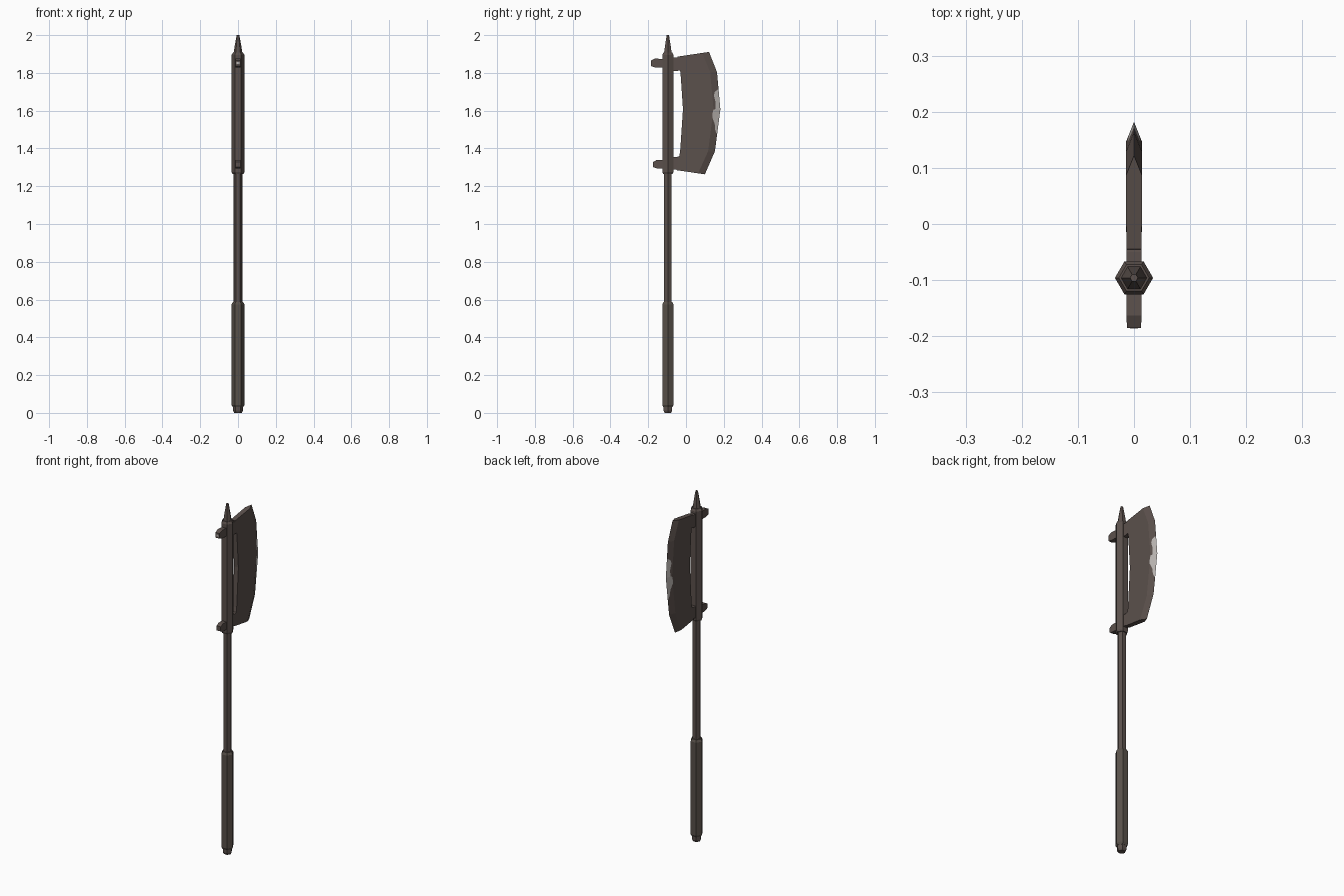
import bpy, bmesh, math

if "Cube" in bpy.data.objects:
    bpy.data.objects.remove(bpy.data.objects["Cube"])

def material(name, rgb):
    m = bpy.data.materials.new(name)
    m.diffuse_color = (*rgb, 1)
    m.use_nodes = True
    m.node_tree.nodes["Principled BSDF"].inputs["Base Color"].default_value = m.diffuse_color
    return m

IRON = material("dark_brown_iron", (0.105, 0.081, 0.072))
GRIP = material("dark_olive_brown", (0.098, 0.082, 0.068))
STEEL = material("worn_bright_steel", (0.50, 0.47, 0.45))
AXIS_Y = -0.096

def finish(name, bm, *mats):
    bmesh.ops.recalc_face_normals(bm, faces=bm.faces)
    me = bpy.data.meshes.new(name)
    bm.to_mesh(me)
    bm.free()
    for m in mats:
        me.materials.append(m)
    ob = bpy.data.objects.new(name, me)
    bpy.context.collection.objects.link(ob)
    return ob

def loft(name, rings, mat):
    """Skin a list of closed rings and cap both ends."""
    bm = bmesh.new()
    loops = [[bm.verts.new(p) for p in r] for r in rings]
    n = len(loops[0])
    for a, b in zip(loops, loops[1:]):
        for i in range(n):
            j = (i + 1) % n
            bm.faces.new((a[i], a[j], b[j], b[i]))
    bm.faces.new(loops[0])
    bm.faces.new(loops[-1])
    return finish(name, bm, mat)

def hex_rod(name, profile, mat):
    """Six-sided rod around the haft axis from (radius, z) pairs."""
    return loft(name, [[(r * math.cos(k * math.pi / 3),
                         AXIS_Y + r * math.sin(k * math.pi / 3), z)
                        for k in range(6)] for r, z in profile], mat)

def bar(name, sections, mat):
    """Rectangular bar along y from (y, half width, z low, z high)."""
    return loft(name, [[(-w, y, lo), (w, y, lo), (w, y, hi), (-w, y, hi)]
                       for y, w, lo, hi in sections], mat)

# Haft, from the bottom up
hex_rod("pommel", [(0.020, 0), (0.026, 0.012), (0.026, 0.045)], IRON)
hex_rod("grip", [(0.027, 0.03), (0.034, 0.042), (0.034, 0.574), (0.027, 0.587)], GRIP)
hex_rod("shaft", [(0.0225, 0.57), (0.0225, 1.29)], IRON)
hex_rod("head_sleeve", [(0.029, 1.265), (0.034, 1.275), (0.034, 1.895), (0.027, 1.907)], IRON)
hex_rod("top_spike", [(0.024, 1.90), (0.018, 1.94), (0.007, 2.0)], IRON)

# Pegs through the sleeve and the tenons holding the blade
bar("upper_peg", [(-0.185, 0.0125, 1.836, 1.866), (-0.163, 0.0135, 1.829, 1.876),
                  (-0.10, 0.0135, 1.829, 1.872)], IRON)
bar("lower_peg", [(-0.175, 0.0125, 1.302, 1.328), (-0.157, 0.0135, 1.295, 1.338),
                  (-0.10, 0.0135, 1.292, 1.338)], IRON)
bar("upper_tenon", [(-0.10, 0.0135, 1.81, 1.882), (-0.05, 0.0135, 1.81, 1.882),
                    (-0.025, 0.0135, 1.815, 1.878)], IRON)
bar("lower_tenon", [(-0.10, 0.0135, 1.289, 1.355), (-0.05, 0.0135, 1.289, 1.355),
                    (-0.025, 0.0135, 1.294, 1.36)], IRON)
bar("upper_peg_wear", [(-0.1865, 0.007, 1.846, 1.857), (-0.184, 0.007, 1.846, 1.857)], STEEL)

# Blade: stations of inner (y, z) and cutting edge (y, z), bottom to top
inner = [(-0.05, 1.285), (-0.031, 1.385), (-0.016, 1.607), (-0.029, 1.80), (-0.045, 1.886)]
edge = [(0.10, 1.263), (0.153, 1.385), (0.182, 1.607), (0.164, 1.804), (0.122, 1.911)]
BEVEL, HALF = 0.036, 0.0145
# Worn patch: (z, width measured back from the cutting edge)
wear = [(1.478, 0.004), (1.50, 0.014), (1.53, 0.020), (1.56, 0.035), (1.585, 0.039),
        (1.61, 0.026), (1.645, 0.022), (1.68, 0.028), (1.70, 0.021), (1.712, 0.004)]

def lerp(pts, z):
    for (ya, za), (yb, zb) in zip(pts, pts[1:]):
        if z <= zb:
            return ya + (yb - ya) * (z - za) / (zb - za)
    return pts[-1][0]

def wear_at(z):
    return lerp([(w, wz) for wz, w in wear], z)

rows = [(inner[i], edge[i], 0.02) for i in range(5)]
rows += [((lerp(inner, z), z), (lerp(edge, z), z), w) for z, w in wear]
rows.sort(key=lambda r: r[1][1])

bm = bmesh.new()
grid = []
for (yi, zi), (ye, ze), w in rows:
    if wear[0][0] < ze < wear[-1][0]:
        w = wear_at(ze)
    ring = []
    def point(y, x):
        t = (y - yi) / (ye - yi)
        return bm.verts.new((x, y, zi + (ze - zi) * t))
    cols = sorted([(BEVEL, 0), (w, 1)], reverse=True)
    for s in (1, -1):
        side = [point(yi, s * 0.0135)]
        for d, _ in cols:
            side.append(point(ye - d, s * HALF * min(1, d / BEVEL)))
        ring.append(side)
    tip = point(ye, 0)
    worn = 0 if cols[0][1] else 1
    grid.append((ring[0] + [tip] + ring[1][::-1], ze, worn))

for (a, za, ca), (b, zb, cb) in zip(grid, grid[1:]):
    for i in range(7):
        j = (i + 1) % 7
        f = bm.faces.new((a[i], a[j], b[j], b[i]))
        zm = (za + zb) / 2
        # distance in columns from the inner edge, same on both sides
        col = min(i, 5 - i) if i < 6 else -1
        if wear[0][0] < zm < wear[-1][0] and col > min(ca, cb):
            f.material_index = 1
bm.faces.new(grid[0][0])
bm.faces.new(grid[-1][0])
finish("axe_blade", bm, IRON, STEEL)
